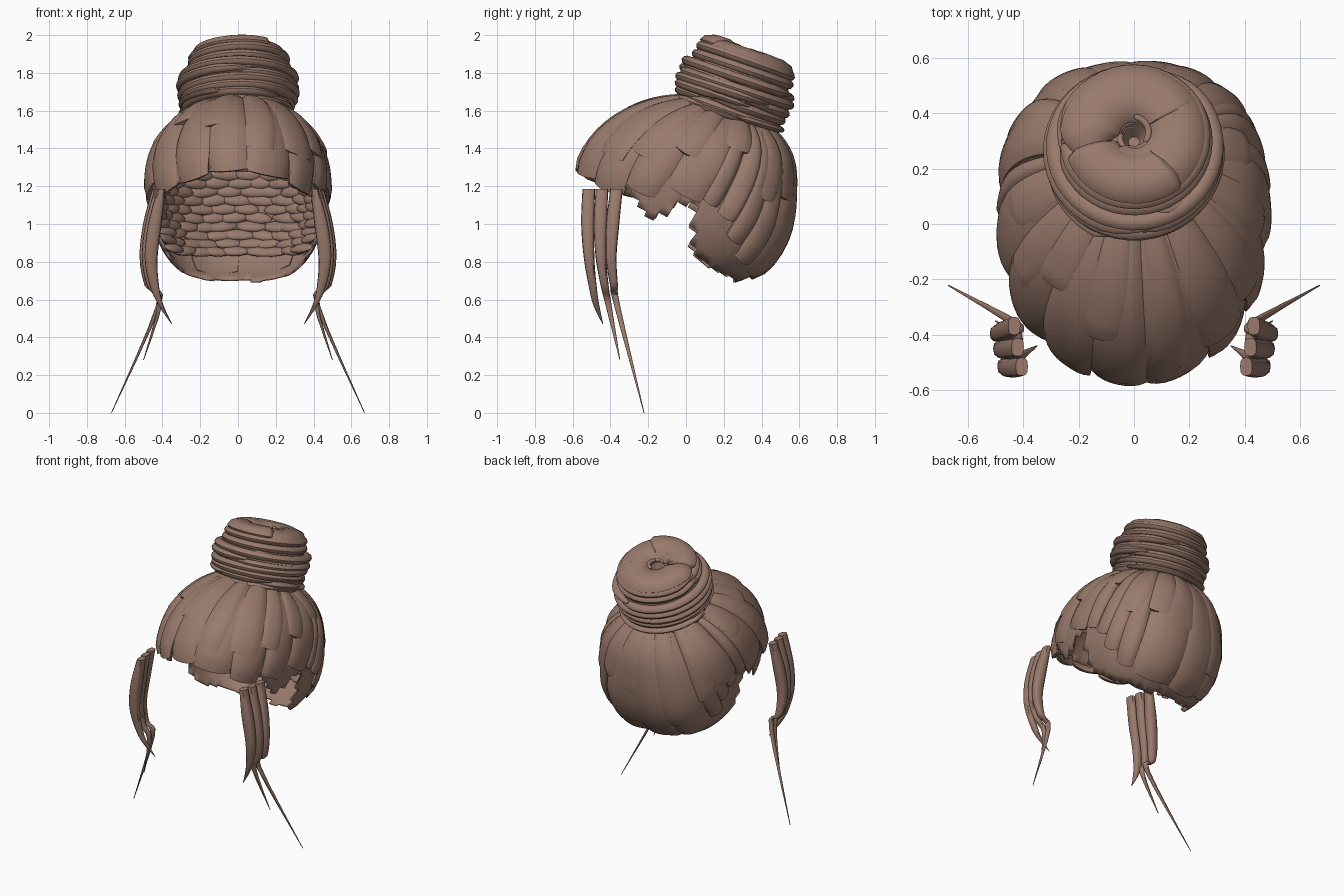
import bpy, bmesh, math, random
from math import sin, cos, radians, pi
from mathutils import Vector, Matrix

random.seed(4)
if "Cube" in bpy.data.objects:
    bpy.data.objects.remove(bpy.data.objects["Cube"])

hair = bpy.data.materials.new("warm_brown_hair")
hair.use_nodes = True
hair.diffuse_color = (0.32, 0.195, 0.15, 1)
hair.node_tree.nodes["Principled BSDF"].inputs["Base Color"].default_value = hair.diffuse_color
parts = []


def finish(bm, name):
    bmesh.ops.recalc_face_normals(bm, faces=bm.faces)
    mesh = bpy.data.meshes.new(name)
    bm.to_mesh(mesh)
    bm.free()
    mesh.materials.append(hair)
    ob = bpy.data.objects.new(name, mesh)
    bpy.context.collection.objects.link(ob)
    parts.append(ob)
    return ob


def skin(bm, rings, caps=True):
    """Bridge successive closed rings of points into a surface."""
    rows = [[bm.verts.new(p) for p in ring] for ring in rings]
    n = len(rows[0])
    for a, b in zip(rows, rows[1:]):
        for i in range(n):
            j = (i + 1) % n
            bm.faces.new((a[i], a[j], b[j], b[i]))
    if caps:
        bm.faces.new(rows[0])
        bm.faces.new(rows[-1])


def lookup(table, x):
    for (x0, y0), (x1, y1) in zip(table, table[1:]):
        if x <= x1:
            return y0 + (y1 - y0) * (x - x0) / (x1 - x0)
    return table[-1][1]


# Head surface: a boxy ellipsoid, addressed by angles around the bun axis
CENTRE = Vector((0, 0, 1.2))
POLE, FRONT, SIDE = Vector((0, 0.5, 0.866)), Vector((0, -0.866, 0.5)), Vector((1, 0, 0))


def radius(d):
    back = min(max(d.y * 2 + 0.3, 0), 1)
    p = 2 + 0.6 * back * min(max(0.7 - d.z, 0), 1)
    b = 0.59 if d.y > 0 else 0.615
    c = 0.49 if d.z > 0 else 0.58
    total = abs(d.x / 0.508) ** p + abs(d.y / b) ** p + abs(d.z / c) ** p
    return total ** (-1 / p)


def on_head(t, phi, lift):
    t, phi = radians(t), radians(phi)
    d = POLE * cos(t) + (FRONT * cos(phi) + SIDE * sin(phi)) * sin(t)
    return CENTRE + d * (radius(d) + lift)


LOCK_END = [(0, 111), (20, 114), (45, 114), (70, 106), (90, 97), (105, 89),
            (120, 96), (135, 108), (150, 112), (180, 113)]
CAP_END = [(0, 107), (45, 111), (65, 111), (75, 120), (83, 120), (90, 101), (100, 97),
           (110, 113), (120, 124), (150, 122), (180, 121)]

# Thin inner cap with a stepped, ragged rim
bm = bmesh.new()
COLS, ROWS = 144, 22
ends = []
for i in range(COLS):
    phi = i * 360 / COLS - 180
    if i % 3 == 0:
        stepped = lookup(CAP_END, abs(phi + 2.5)) + random.uniform(-2, 2)
    gap = 0.3 if i % 3 == 0 else (2.2 if i % 3 == 2 else 0)
    ends.append((phi + (gap if gap > 1 else -gap) * 0.9, stepped))
rings = [[on_head(2 + (e - 2) * k / ROWS, phi, -0.045) for phi, e in ends] for k in range(ROWS + 1)]
skin(bm, rings, caps=False)
cap = finish(bm, "inner_cap")
thick = cap.modifiers.new("thickness", 'SOLIDIFY')
thick.thickness = 0.012
thick.offset = 0


# Overlapping combed locks radiating from the bun
def lock(bm, phi, half, start, end, thickness, base, lean, sway):
    rings = []
    steps = 16
    for k in range(steps + 1):
        u = k / steps
        t = start + (end - start) * u
        w = half * (1 - 0.18 * max(0, u - 0.75) * 4)
        puff = thickness * (0.6 + 0.4 * sin(pi * min(u, 0.8)))
        if k == steps:
            puff *= 0.55
        outer, inner = [], []
        for i in range(9):
            v = i / 4 - 1
            a = phi + v * w + sway * sin(pi * u)
            drop = 1.5 * v * v * u
            h = base + lean * v
            outer.append(on_head(t - drop, a, h + puff * (1 - abs(v) ** 3)))
            inner.append(on_head(t - drop, a, h - 0.012))
        rings.append(outer + inner[::-1])
    skin(bm, rings)


bm = bmesh.new()
phi = -180
while phi < 178:
    blade = 96 < abs(phi) < 145
    step = random.uniform(10, 13) if blade else random.uniform(21, 29)
    mid = phi + step / 2
    end = lookup(LOCK_END, min(abs(mid), 180)) + random.uniform(-2, 2)
    lock(bm, mid, step * 0.6, 14, end, random.uniform(0.028, 0.036), -0.036,
         random.choice((-1, 1)) * 0.008, random.uniform(-2, 2))
    phi += step
finish(bm, "long_locks")

# Shorter layers lying over the long locks
bm = bmesh.new()
for i in range(15):
    phi = -180 + i * 360 / 15 + random.uniform(-6, 6)
    end = lookup(LOCK_END, min(abs(phi), 180)) * random.uniform(0.6, 0.92)
    lock(bm, phi, random.uniform(8, 13), 18, end, 0.02, -0.018,
         random.choice((-1, 1)) * 0.005, random.uniform(-3, 3))
finish(bm, "short_locks")

# Rows of flat scales lining the inside of the back
bm = bmesh.new()
for row in range(11):
    e = radians(-38 + row * 5)
    for col in range(-5, 6):
        az = radians(col * 14 + (7 if row % 2 else 0) + random.uniform(-3, 3))
        d = Vector((sin(az) * cos(e), cos(az) * cos(e), sin(e)))
        spot = CENTRE + d * (radius(d) - 0.074 - 0.012 * abs(sin(az)))
        if spot.y < 0.15 and spot.z < 1.12:
            continue
        place = Matrix.Translation(spot) @ d.to_track_quat('Y', 'Z').to_matrix().to_4x4()
        place = place @ Matrix.Rotation(random.uniform(-0.15, 0.15), 4, 'Y')
        place = place @ Matrix.Rotation(-0.25, 4, 'X')
        place = place @ Matrix.Diagonal((random.uniform(0.075, 0.1), 0.02, 0.034, 1))
        bmesh.ops.create_uvsphere(bm, u_segments=12, v_segments=6, radius=1, matrix=place)
finish(bm, "inner_scales")


# Bun: wound straps around a hollow core, leaning backwards
def strap(bm, r, z, wide, tall, begin, sweep, rise=0.0, tilt=0.0):
    rings = []
    steps = 44
    for k in range(steps + 1):
        u = k / steps
        a = radians(begin + sweep * u)
        taper = min(1, 0.35 + 8 * min(u, 1 - u))
        rr = r + 0.012 * (u - 0.5)
        zz = z + rise * (u - 0.5) + tilt * cos(a + begin)
        ring = []
        for i in range(10):
            b = 2 * pi * i / 10
            q = rr + wide * taper * cos(b)
            ring.append((q * cos(a), q * sin(a), zz + tall * taper * sin(b)))
        rings.append(ring)
    skin(bm, rings)


def place_bun(ob):
    ob.location = (0, 0.21, 1.57)
    ob.rotation_euler.x = -math.asin(0.33)


bm = bmesh.new()
core = [(0.24, -0.06), (0.27, 0.08), (0.28, 0.2), (0.25, 0.3), (0.16, 0.34), (0.05, 0.32), (0.02, 0.26)]
skin(bm, [[(r * cos(i * pi / 16), r * sin(i * pi / 16), z) for i in range(32)] for r, z in core])
place_bun(finish(bm, "bun_core"))

bm = bmesh.new()
for r, z in [(0.25, 0.0), (0.262, 0.04), (0.277, 0.08), (0.287, 0.12), (0.29, 0.165),
             (0.284, 0.21), (0.248, 0.265), (0.24, 0.31)]:
    strap(bm, r, z, 0.036, 0.027, random.uniform(0, 360), 385, 0.02, random.uniform(-0.01, 0.01))
for i in range(7):
    strap(bm, 0.29 - 0.003 * i, 0.03 + 0.03 * i, 0.03, 0.017, random.uniform(0, 360),
          random.uniform(90, 190), random.uniform(-0.05, 0.05))
place_bun(finish(bm, "bun_wraps"))

bm = bmesh.new()
strap(bm, 0.155, 0.333, 0.107, 0.05, 200, 370, 0.006)
strap(bm, 0.165, 0.34, 0.097, 0.05, 190, 130, 0.012)
strap(bm, 0.155, 0.335, 0.1, 0.048, 20, 110, -0.01)
for i in range(5):
    strap(bm, 0.055, 0.29 + i * 0.016, 0.012, 0.01, i * 80, 130, 0.02)
place_bun(finish(bm, "bun_top"))


# Loose face strands, three on each side, tapering to points
def strand(points, sign, name):
    bm = bmesh.new()
    rings = []
    pts = [points[0]] + points + [points[-1]]
    for s in range(len(points) - 1):
        p0, p1, p2, p3 = (Vector(p) for p in pts[s:s + 4])
        last = s == len(points) - 2
        for k in range(5 if last else 4):
            t = k / 4
            c = 0.5 * (2 * p1 + (p2 - p0) * t + (2 * p0 - 5 * p1 + 4 * p2 - p3) * t * t
                       + (3 * p1 - p0 - 3 * p2 + p3) * t ** 3)
            ring = []
            for i in range(12):
                a = 2 * pi * i / 12
                ex = math.copysign(abs(cos(a)) ** 0.7, cos(a))
                ey = math.copysign(abs(sin(a)) ** 0.7, sin(a))
                ring.append((sign * (c[0] + c[3] * ex), c[1] + c[4] * ey, c[2]))
            rings.append(ring)
    skin(bm, rings)
    finish(bm, name)


# Each strand: x offset, y at root, middle and bend, tip position
STRANDS = {"front": (-0.015, -0.515, -0.513, -0.475, (0.35, -0.44, 0.47)),
           "middle": (0.0, -0.445, -0.45, -0.41, (0.5, -0.35, 0.28)),
           "rear": (0.012, -0.368, -0.396, -0.365, (0.67, -0.222, 0.0))}
for label, (dx, root, mid, bend, tip) in STRANDS.items():
    path = [(0.42 + dx, root, 1.185, 0.022, 0.033),
            (0.455 + dx, (root + mid) / 2 - 0.006, 1.0, 0.036, 0.035),
            (0.475 + dx, mid, 0.82, 0.034, 0.028),
            (0.457 + dx, (mid + bend) / 2, 0.67, 0.024, 0.021),
            (0.415 + dx / 2, bend, 0.57, 0.013, 0.016),
            (*tip, 0.002, 0.002)]
    for sign, hand in ((1, "left"), (-1, "right")):
        strand(path, sign, f"{hand}_{label}_strand")

# Smooth shading with crisp lock edges
bpy.ops.object.select_all(action='DESELECT')
for ob in parts:
    ob.select_set(True)
bpy.context.view_layer.objects.active = parts[0]
bpy.ops.object.shade_smooth_by_angle(angle=radians(40))
